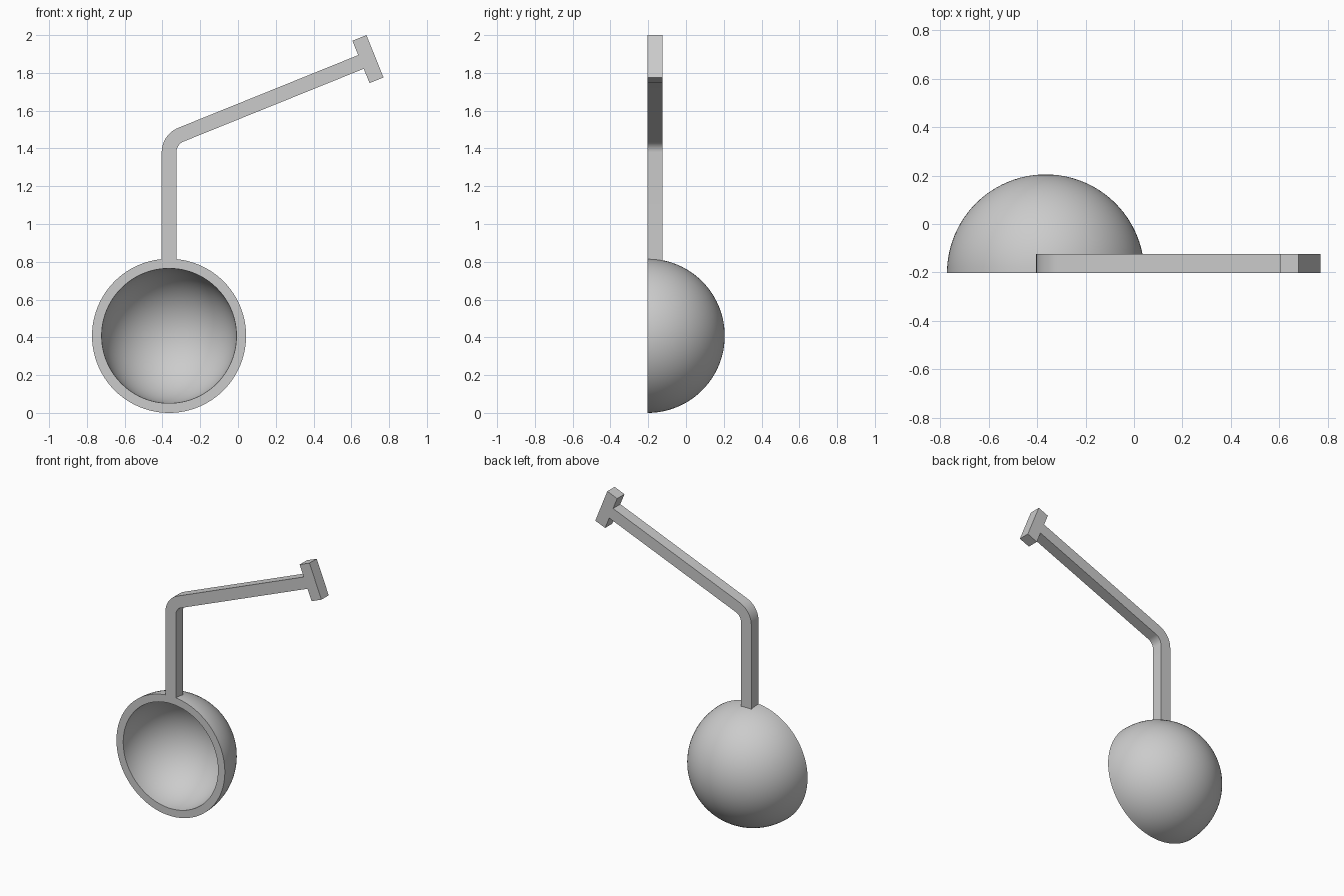
import bpy, bmesh
from math import sin, cos, pi, radians
from mathutils import Vector, Matrix

cube = bpy.data.objects.get("Cube")
if cube:
    bpy.data.objects.remove(cube)

FRONT = -0.203                       # plane shared by the rim and the handle
CENTRE = Vector((-0.365, FRONT, 0.408))
OUTER, INNER = 0.408, 0.357
HALF, DEPTH = 0.039, 0.078           # handle half width and depth

grey = bpy.data.materials.new("light grey")
grey.use_nodes = True
colour = (0.6, 0.6, 0.6, 1)
grey.diffuse_color = colour
grey.node_tree.nodes["Principled BSDF"].inputs["Base Color"].default_value = colour


def finish(name, bm):
    bmesh.ops.recalc_face_normals(bm, faces=bm.faces)
    mesh = bpy.data.meshes.new(name)
    bm.to_mesh(mesh)
    bm.free()
    obj = bpy.data.objects.new(name, mesh)
    bpy.context.collection.objects.link(obj)
    mesh.materials.append(grey)
    bpy.ops.object.select_all(action="DESELECT")
    obj.select_set(True)
    bpy.context.view_layer.objects.active = obj
    bpy.ops.object.shade_smooth_by_angle(angle=radians(30))
    return obj


# Hollow half-sphere bowl: a shell profile spun about the front-back axis
bm = bmesh.new()
steps = 24
angles = [i / steps * pi / 2 for i in range(steps + 1)]
profile = [(OUTER * cos(a), OUTER * sin(a)) for a in reversed(angles)]
profile += [(INNER * cos(a), INNER * sin(a)) for a in angles]
verts = [bm.verts.new(CENTRE + Vector((r, y, 0))) for r, y in profile]
edges = [bm.edges.new(pair) for pair in zip(verts, verts[1:])]
bmesh.ops.spin(bm, geom=verts + edges, cent=CENTRE, axis=(0, 1, 0),
               angle=2 * pi, steps=96)
bmesh.ops.remove_doubles(bm, verts=bm.verts, dist=0.0001)
finish("bowl", bm)

# Bent handle with a crossbar end: one outline in x and z, extruded backwards
tilt = radians(22)
along = Vector((cos(tilt), sin(tilt)))
across = Vector((-sin(tilt), cos(tilt)))
bend_radius = 0.10
bend = Vector((CENTRE.x + bend_radius, 1.38))
bar = Vector((0.651, 1.858))         # where the arm meets the crossbar
bar_half, bar_thick = 0.121, 0.080


def side(sign):
    """One edge of the handle, from its foot to the crossbar's far corner."""
    radius = bend_radius + sign * HALF
    points = [Vector((CENTRE.x - sign * HALF, 0.785))]
    for i in range(13):
        a = pi + (tilt - pi / 2) * i / 12
        points.append(bend + radius * Vector((cos(a), sin(a))))
    points.append(bar + across * sign * HALF)
    points.append(bar + across * sign * bar_half)
    points.append(points[-1] + along * bar_thick)
    return points


bm = bmesh.new()
outline = side(1) + side(-1)[::-1]
face = bm.faces.new([bm.verts.new((p.x, FRONT, p.y)) for p in outline])
back = bmesh.ops.extrude_face_region(bm, geom=[face], use_keep_orig=True)["geom"]
bmesh.ops.translate(bm, vec=(0, DEPTH, 0),
                    verts=[v for v in back if isinstance(v, bmesh.types.BMVert)])
finish("handle", bm)
